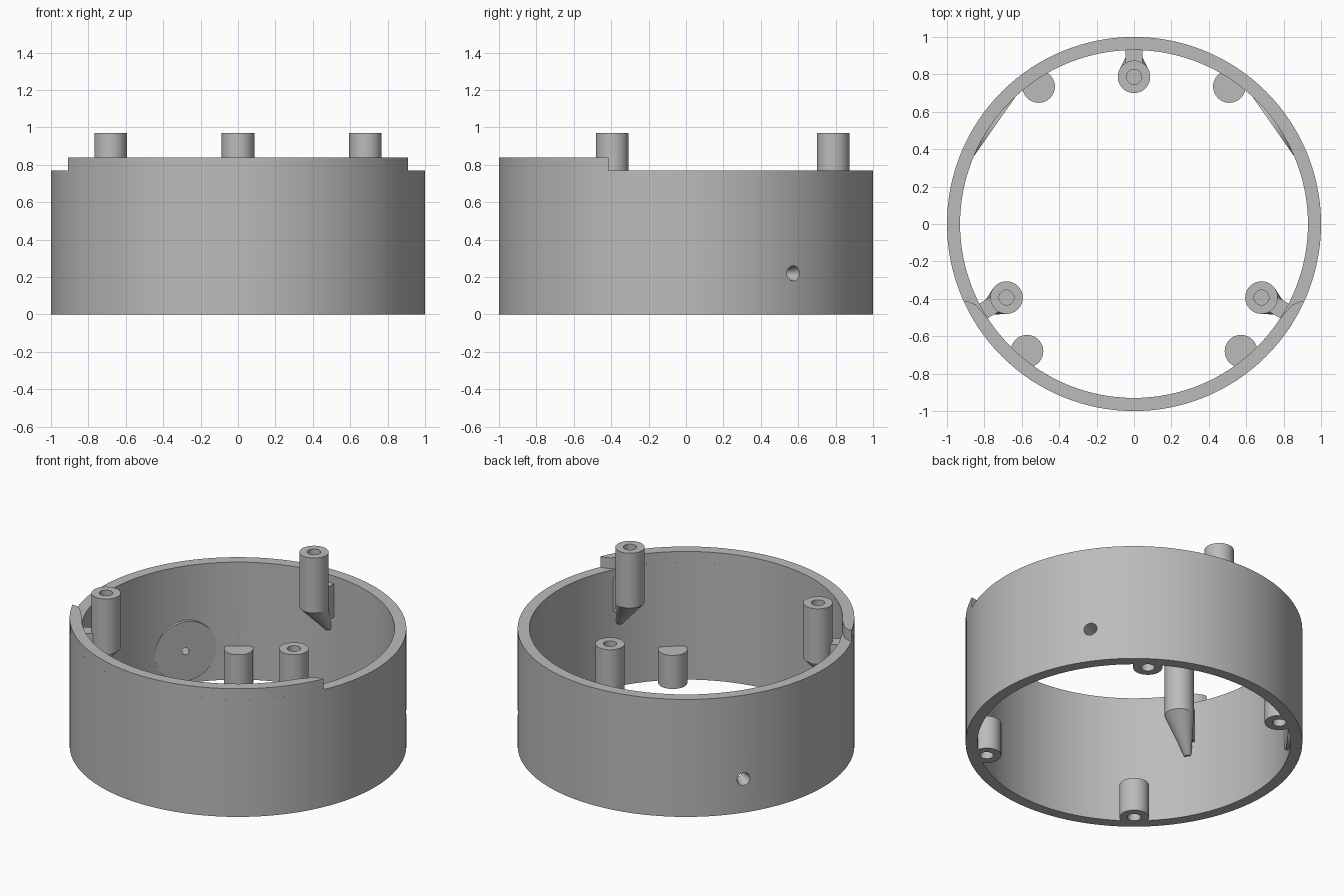
import bpy, bmesh, math
from mathutils import Matrix, Vector

if "Cube" in bpy.data.objects:
    bpy.data.objects.remove(bpy.data.objects["Cube"], do_unlink=True)

grey = bpy.data.materials.new("plain_grey")
grey.use_nodes = True
grey.diffuse_color = (0.5, 0.5, 0.5, 1)
grey.node_tree.nodes["Principled BSDF"].inputs["Base Color"].default_value = (0.5, 0.5, 0.5, 1)

WALL_IN, RIM_LOW, RIM_HIGH = 0.93, 0.77, 0.84
POST_R, HOLE_R = 0.087, 0.04


def add(name, bm):
    bmesh.ops.recalc_face_normals(bm, faces=bm.faces)
    mesh = bpy.data.meshes.new(name)
    bm.to_mesh(mesh)
    bm.free()
    mesh.materials.append(grey)
    ob = bpy.data.objects.new(name, mesh)
    bpy.context.collection.objects.link(ob)
    return ob


def lathe(name, profile, steps, closed=False):
    """Spin an (r, z) profile about z."""
    bm = bmesh.new()
    verts = [bm.verts.new((r, 0, z)) for r, z in profile]
    pairs = list(zip(verts, verts[1:])) + ([(verts[-1], verts[0])] if closed else [])
    edges = [bm.edges.new(p) for p in pairs]
    bmesh.ops.spin(bm, geom=verts + edges, cent=(0, 0, 0), axis=(0, 0, 1),
                   angle=math.tau, steps=steps)
    bmesh.ops.remove_doubles(bm, verts=bm.verts, dist=1e-5)
    return add(name, bm)


def cone(name, r1, r2, start, end, segments=48):
    """Cylinder or cone between two points."""
    start, end = Vector(start), Vector(end)
    d = end - start
    mat = Matrix.Translation((start + end) / 2) @ d.to_track_quat('Z', 'Y').to_matrix().to_4x4()
    bm = bmesh.new()
    bmesh.ops.create_cone(bm, cap_ends=True, segments=segments, radius1=r1,
                          radius2=r2, depth=d.length, matrix=mat)
    return add(name, bm)


def cut(ob, cutters):
    for c in cutters:
        c.hide_render = True
        m = ob.modifiers.new("cut", 'BOOLEAN')
        m.operation, m.solver, m.object = 'DIFFERENCE', 'EXACT', c
    bpy.context.view_layer.update()
    mesh = bpy.data.meshes.new_from_object(ob.evaluated_get(bpy.context.evaluated_depsgraph_get()))
    ob.modifiers.clear()
    ob.data = mesh


def polar(r, deg, z=0.0):
    a = math.radians(deg)
    return Vector((r * math.cos(a), r * math.sin(a), z))


parts, cutters = [], []

# Round wall
wall = lathe("round_wall", [(WALL_IN, 0), (1, 0), (1, RIM_LOW), (WALL_IN, RIM_LOW)], 128, True)
parts.append(wall)

# Raised front rim, its ends tapering to a thin outer lip
outer = [polar(1, -155.5 + 131 * i / 48, RIM_LOW) for i in range(49)]
inner = [polar(WALL_IN, -33 - 114 * i / 42, RIM_LOW) for i in range(43)]
outline = outer + [polar(0.98, -25, RIM_LOW), polar(0.95, -27, RIM_LOW)] + inner
outline += [polar(0.95, -153, RIM_LOW), polar(0.98, -155, RIM_LOW)]
bm = bmesh.new()
face = bm.faces.new([bm.verts.new(p) for p in outline])
up = bmesh.ops.extrude_face_region(bm, geom=[face], use_keep_orig=True)
bmesh.ops.translate(bm, vec=(0, 0, RIM_HIGH - RIM_LOW),
                    verts=[v for v in up["geom"] if isinstance(v, bmesh.types.BMVert)])
parts.append(add("raised_front_rim", bm))

# Tall posts with a screw hole, wall rib and tapered support
for label, deg in (("back", 90), ("left", -30), ("right", 210)):
    post = lathe(label + "_tall_post", [(0, 0.61), (POST_R, 0.61), (POST_R, 0.97),
                 (HOLE_R, 0.97), (HOLE_R, 0.68), (0, 0.68)], 48)
    post.data.transform(Matrix.Translation(polar(0.787, deg)))

    bm = bmesh.new()
    for i in range(32):
        a = math.tau * i / 32
        ring = Vector((math.cos(a), math.sin(a), 0))
        bm.verts.new(polar(0.787, deg, 0.61) + ring * POST_R)
        bm.verts.new(polar(0.935, deg, 0.41) + ring * 0.02)
    bmesh.ops.convex_hull(bm, input=bm.verts)
    support = add(label + "_post_support", bm)

    bm = bmesh.new()
    bmesh.ops.create_cube(bm, size=1, matrix=Matrix.Rotation(math.radians(deg), 4, 'Z')
                          @ Matrix.Translation((0.9, 0, 0.61))
                          @ Matrix.Diagonal((0.09, 0.09, 0.22, 1)))
    parts += [post, support, add(label + "_post_rib", bm)]

# Short posts, open at the bottom
for side, sx in (("left", 1), ("right", -1)):
    for label, x, y in (("back", 0.51, 0.735), ("front", 0.572, -0.68)):
        post = lathe(f"{label}_{side}_short_post", [(0, 0.22), (POST_R, 0.22), (POST_R, 0),
                     (HOLE_R, 0), (HOLE_R, 0.15), (0, 0.15)], 48)
        post.data.transform(Matrix.Translation((sx * x, y, 0)))
        parts.append(post)
        cutters.append(cone("hole_cutter", HOLE_R, HOLE_R, (sx * x, y, -0.05), (sx * x, y, 0.15)))

# Flat round pads inside the wall, each with a countersunk hole
for side, deg in (("left", 35), ("right", 145)):
    pad = cone(side + "_round_pad", 0.195, 0.195, polar(0.909, deg, 0.22), polar(0.96, deg, 0.22), 64)
    hole = cone("hole_cutter", 0.018, 0.045, polar(0.89, deg, 0.22), polar(1.02, deg, 0.22), 32)
    cut(pad, [hole])
    cutters.append(hole)
    parts.append(pad)

cut(wall, cutters)
for c in cutters:
    bpy.data.objects.remove(c, do_unlink=True)

# Smooth round sides, sharp edges
bpy.ops.object.select_all(action='DESELECT')
for ob in parts:
    ob.select_set(True)
bpy.context.view_layer.objects.active = wall
bpy.ops.object.shade_smooth_by_angle(angle=math.radians(30))
